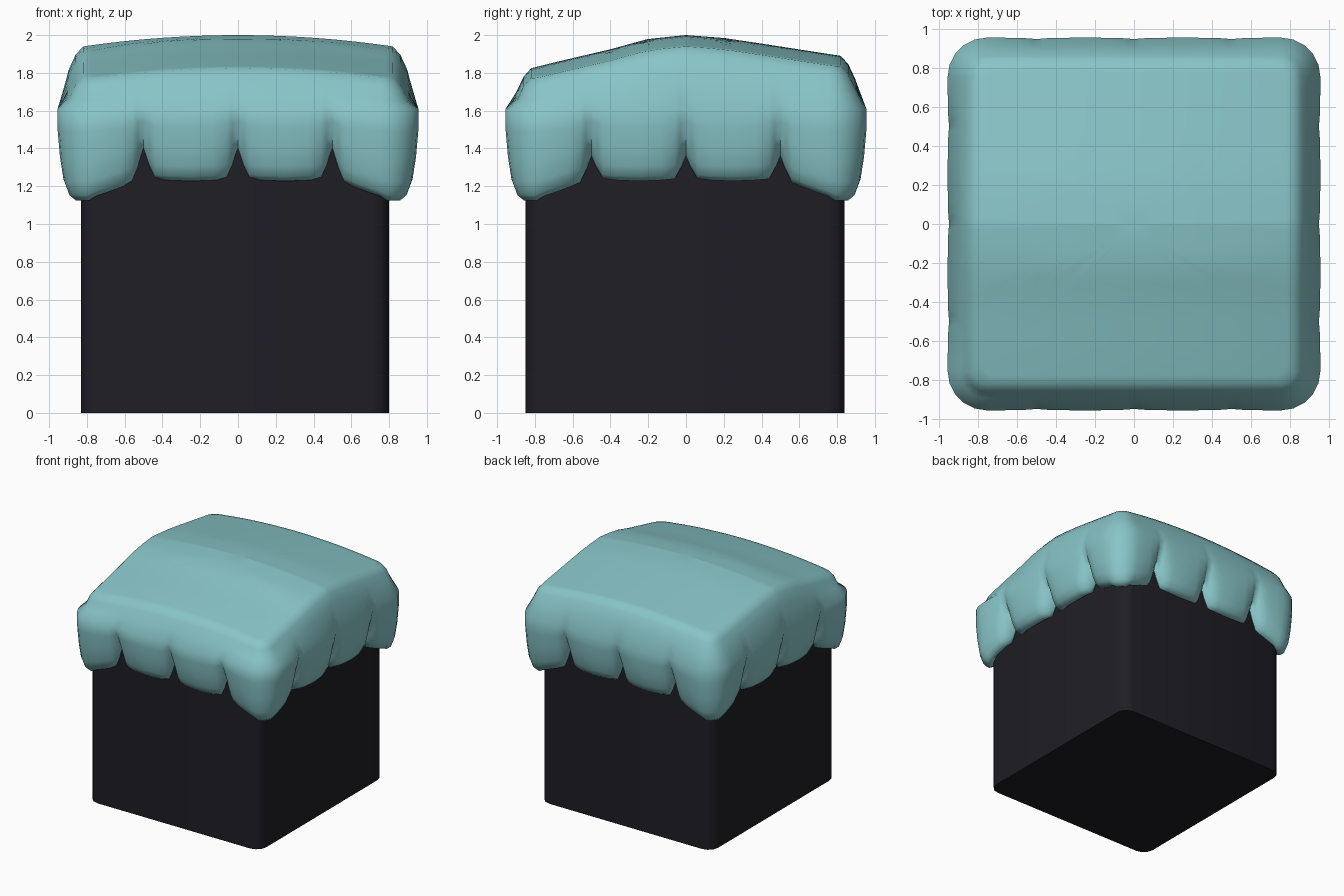
import bpy, bmesh, math
from mathutils import Vector

if "Cube" in bpy.data.objects:
    bpy.data.objects.remove(bpy.data.objects["Cube"])


def material(name, color):
    m = bpy.data.materials.new(name)
    m.diffuse_color = (*color, 1)
    m.use_nodes = True
    m.node_tree.nodes["Principled BSDF"].inputs["Base Color"].default_value = m.diffuse_color
    return m


def finish(name, bm, mat, angle):
    bmesh.ops.recalc_face_normals(bm, faces=bm.faces)
    me = bpy.data.meshes.new(name)
    bm.to_mesh(me)
    bm.free()
    ob = bpy.data.objects.new(name, me)
    bpy.context.collection.objects.link(ob)
    me.materials.append(mat)
    bpy.ops.object.select_all(action='DESELECT')
    ob.select_set(True)
    bpy.context.view_layer.objects.active = ob
    bpy.ops.object.shade_smooth_by_angle(angle=math.radians(angle))
    return ob


# Dark block with rounded upright edges
bm = bmesh.new()
bmesh.ops.create_cube(bm, size=1)
for v in bm.verts:
    v.co = Vector((v.co.x * 1.63 - 0.015, v.co.y * 1.69 - 0.005, (v.co.z + 0.5) * 1.6))
uprights = [e for e in bm.edges if abs(e.verts[0].co.z - e.verts[1].co.z) > 1]
bmesh.ops.bevel(bm, geom=uprights, offset=0.09, segments=3, profile=0.5, affect='EDGES')
finish("block", bm, material("dark", (0.013, 0.013, 0.018)), 40)

# Outline of the drooping cover: point, outward normal, hem height, pleat depth
HALF, RADIUS = 0.955, 0.2
STRAIGHT = HALF - RADIUS
half_side = [0.03, 0.06, 0.13, 0.25, 0.37, 0.44, 0.47, 0.5, 0.53, 0.56, 0.62, 0.69, STRAIGHT]
side = [-c for c in reversed(half_side)] + [0] + half_side


def hem(c):
    a = abs(c)
    d = min(a, abs(a - 0.5))
    low = 1.225 if a < 0.5 else 1.225 - 0.095 * min(1, (a - 0.5) / 0.3)
    low += 0.025 * math.exp(-d / 0.1)
    return low + 0.10 * max(0, 1 - d / 0.06), math.exp(-d / 0.055)


outline = []
for k in range(4):
    turn = k * math.pi / 2
    pts = [(Vector((c, -HALF)), Vector((0, -1)), *hem(c)) for c in side]
    for i in range(1, 5):
        a = -math.pi / 2 + i * math.pi / 10
        n = Vector((math.cos(a), math.sin(a)))
        pts.append((Vector((STRAIGHT, -STRAIGHT)) + n * RADIUS, n, 1.125, 0))
    ca, sa = math.cos(turn), math.sin(turn)
    for p, n, h, d in pts:
        spin = lambda v: Vector((v.x * ca - v.y * sa, v.x * sa + v.y * ca))
        outline.append((spin(p), spin(n), h, d))

# Height of the cover top, crest running along x
CREST = [(-1, 1.80), (-0.82, 1.825), (-0.7, 1.855), (-0.4, 1.925), (-0.2, 1.98), (0, 2.0),
         (0.2, 1.985), (0.4, 1.955), (0.82, 1.89), (1, 1.86)]


def top(p):
    for (y0, z0), (y1, z1) in zip(CREST, CREST[1:]):
        if p.y <= y1:
            z = z0 + (z1 - z0) * (p.y - y0) / (y1 - y0)
            break
    return z - 0.06 * (p.x / 0.82) ** 2


# Rings: top by scale, shoulder by drop, skirt by fraction above the hem
bm = bmesh.new()
rings = []
rim = [p - n * 0.135 for p, n, h, d in outline]
for s in (0.12, 0.25, 0.37, 0.49, 0.61, 0.74, 0.87, 0.95, 1):
    rings.append([bm.verts.new((*(p * s), top(p * s))) for p in rim])
for off, drop in ((0.095, 0.045), (0.06, 0.12)):
    rings.append([bm.verts.new((*(p - n * off), top(r) - drop))
                  for r, (p, n, h, d) in zip(rim, outline)])
for off, f in ((0, 1), (0, 0.75), (0.012, 0.45), (0.03, 0.2), (0.055, 0.06),
               (0.09, 0), (0.125, 0.01), (0.16, 0.1)):
    rings.append([bm.verts.new((*(p - n * (off + 0.085 * d * (1 - f) + 0.008 * d)),
                                h + (1.61 - h) * f)) for p, n, h, d in outline])
count = len(outline)
for a, b in zip(rings, rings[1:]):
    for i in range(count):
        j = (i + 1) % count
        bm.faces.new((a[i], b[i], b[j], a[j]))
centre = bm.verts.new((0, 0, 2))
for i in range(count):
    bm.faces.new((centre, rings[0][i], rings[0][(i + 1) % count]))
finish("cover", bm, material("teal", (0.25, 0.56, 0.58)), 80)
